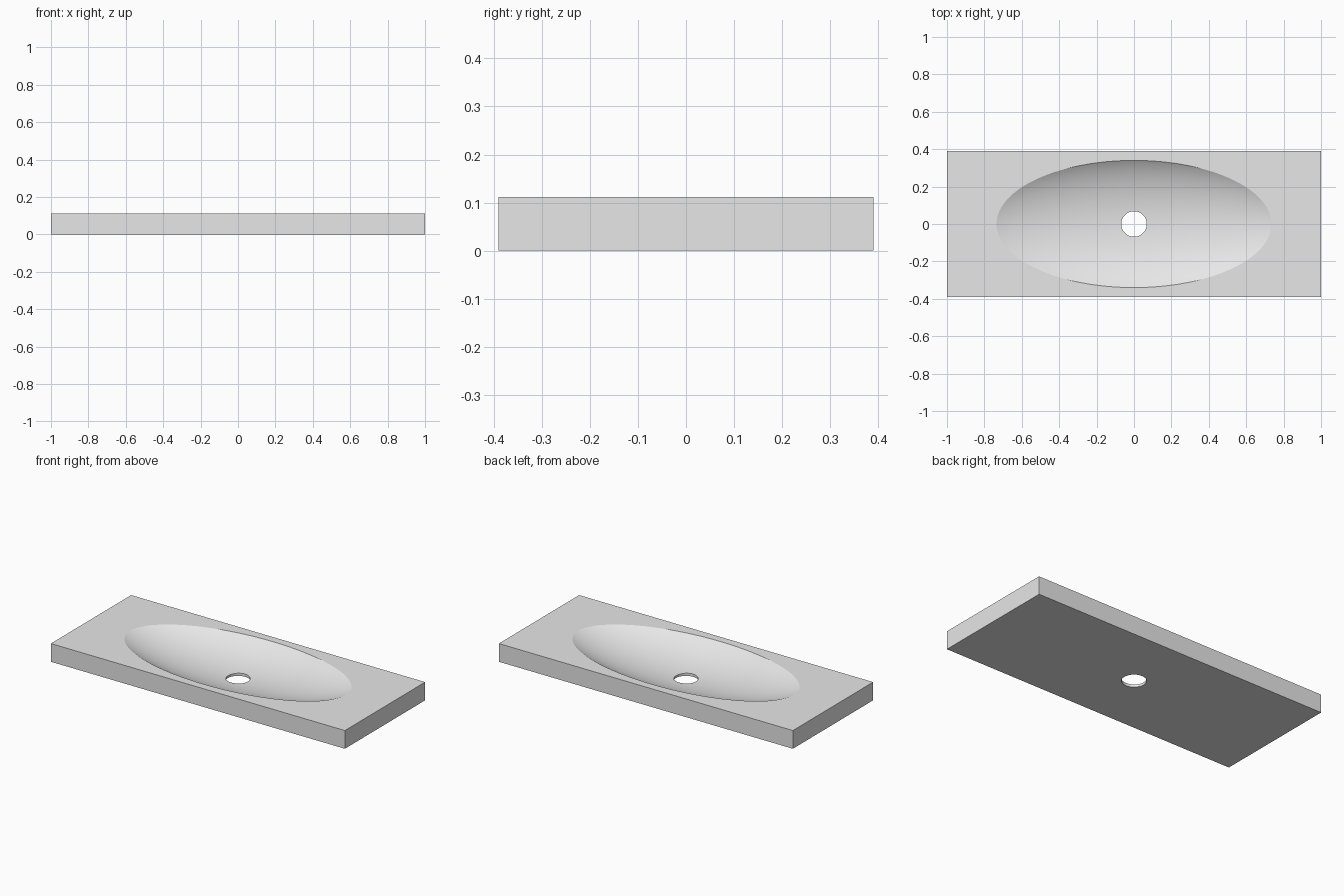
import bpy
import math

if "Cube" in bpy.data.objects:
    bpy.data.objects.remove(bpy.data.objects["Cube"], do_unlink=True)

LENGTH, WIDTH, HEIGHT = 2.0, 0.78, 0.112
RIM_X, RIM_Y = 0.735, 0.34       # half axes of the bowl opening
FLOOR = 0.014                    # lowest point of the bowl
RIM_RATIO = 0.8                  # opening size relative to the ellipsoid's equator
DRAIN_RADIUS = 0.068

# Material
grey = bpy.data.materials.new("light grey")
grey.use_nodes = True
colour = (0.8, 0.8, 0.8, 1.0)
grey.diffuse_color = colour
grey.node_tree.nodes["Principled BSDF"].inputs["Base Color"].default_value = colour


def finish(name, scale=(1, 1, 1)):
    """Name the new primitive, bake its scale and colour it."""
    obj = bpy.context.object
    obj.name = name
    obj.scale = scale
    bpy.ops.object.transform_apply(location=False, rotation=False, scale=True)
    obj.data.materials.append(grey)
    return obj


def cut(target, cutter):
    """Subtract the cutter from the target and discard it."""
    cutter.hide_render = True
    bpy.ops.object.select_all(action="DESELECT")
    target.select_set(True)
    bpy.context.view_layer.objects.active = target
    mod = target.modifiers.new("cut", "BOOLEAN")
    mod.operation = "DIFFERENCE"
    mod.solver = "EXACT"
    mod.object = cutter
    bpy.ops.object.modifier_apply(modifier=mod.name)
    bpy.data.objects.remove(cutter, do_unlink=True)


# Rectangular slab
bpy.ops.mesh.primitive_cube_add(size=1, location=(0, 0, HEIGHT / 2))
slab = finish("washbasin_slab", (LENGTH, WIDTH, HEIGHT))

# Oval bowl: the lower cap of an ellipsoid whose centre lies above the slab
rim_cosine = math.sqrt(1 - RIM_RATIO ** 2)
half_height = (HEIGHT - FLOOR) / (1 - rim_cosine)
bpy.ops.mesh.primitive_uv_sphere_add(
    segments=128, ring_count=96, radius=1, location=(0, 0, FLOOR + half_height))
cut(slab, finish("bowl_cutter",
                 (RIM_X / RIM_RATIO, RIM_Y / RIM_RATIO, half_height)))

# Round drain hole through the floor
bpy.ops.mesh.primitive_cylinder_add(vertices=64, radius=DRAIN_RADIUS, depth=1)
cut(slab, finish("drain_cutter"))

# Smooth bowl and drain wall, crisp rims and slab edges
bpy.ops.object.select_all(action="DESELECT")
slab.select_set(True)
bpy.context.view_layer.objects.active = slab
bpy.ops.object.shade_smooth_by_angle(angle=math.radians(10))
